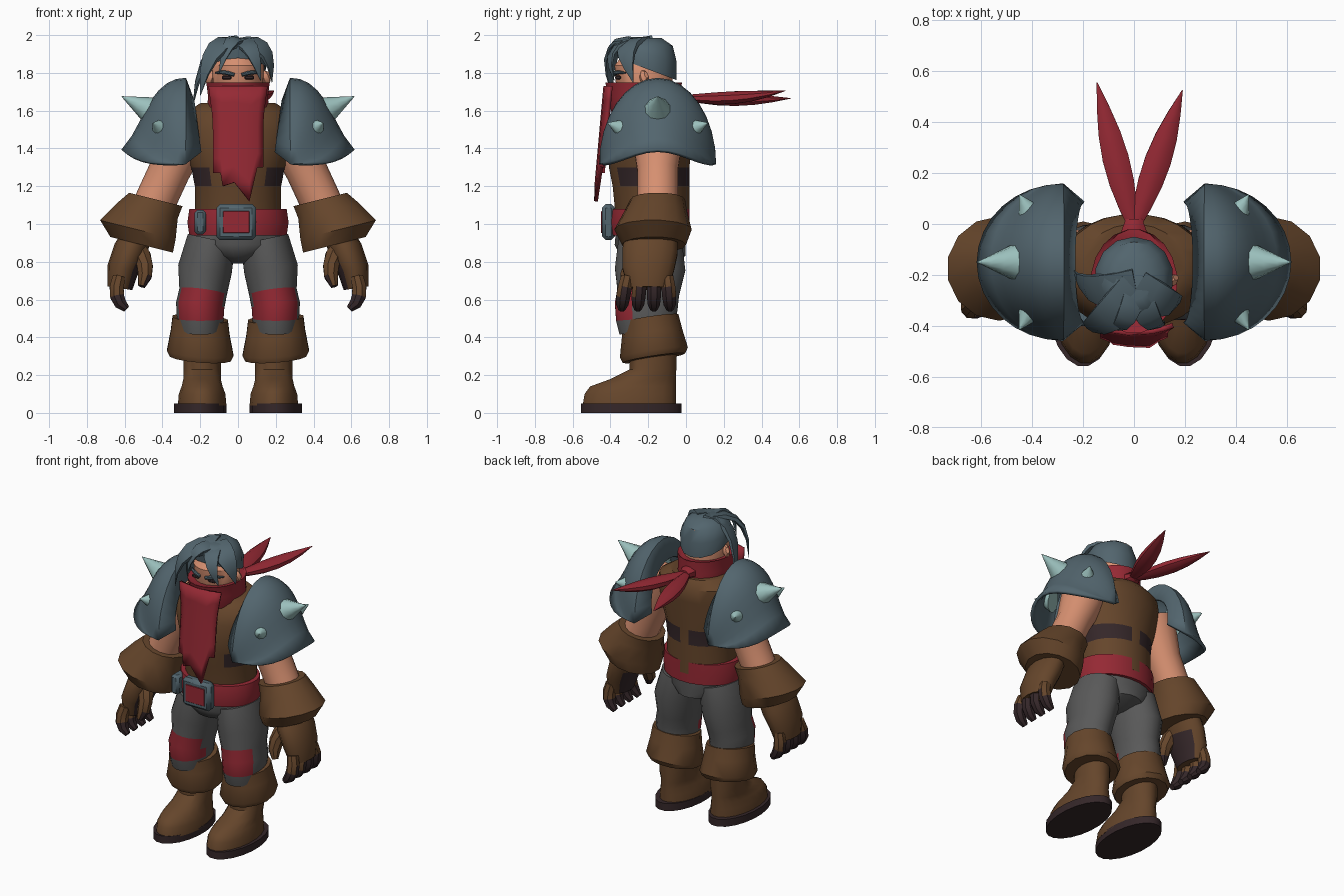
import bpy, bmesh
from math import sin, cos, pi
from mathutils import Vector

if "Cube" in bpy.data.objects:
    bpy.data.objects.remove(bpy.data.objects["Cube"])

PARTS = []
ACROSS, DEEP, UPRIGHT = Vector((1, 0, 0)), Vector((0, 1, 0)), Vector((0, 0, 1))


def material(name, *rgb):
    m = bpy.data.materials.new(name)
    m.use_nodes = True
    m.diffuse_color = (*rgb, 1)
    m.node_tree.nodes["Principled BSDF"].inputs["Base Color"].default_value = (*rgb, 1)
    return m


LEATHER = material("brown leather", .13, .06, .024)
DARK = material("dark leather", .035, .02, .022)
STEEL = material("blue grey", .085, .13, .155)
SPIKE = material("pale spike", .33, .53, .51)
RED = material("red cloth", .3, .022, .034)
SKIN = material("skin", .68, .28, .165)
CLOTH = material("grey cloth", .1, .1, .1)


def finish(name, bm, mat, mirror=False):
    bmesh.ops.remove_doubles(bm, verts=bm.verts, dist=.0005)
    bmesh.ops.recalc_face_normals(bm, faces=bm.faces)
    mesh = bpy.data.meshes.new(name)
    bm.to_mesh(mesh)
    bm.free()
    ob = bpy.data.objects.new(name, mesh)
    bpy.context.collection.objects.link(ob)
    mesh.materials.append(mat)
    if mirror:
        ob.modifiers.new("mirror", 'MIRROR').use_mirror_merge = False
    PARTS.append(ob)
    return ob


def surface(rows, solid=True):
    """Bridge rows of points; a solid closes around and at both ends."""
    bm = bmesh.new()
    grid = [[bm.verts.new(p) for p in row] for row in rows]
    for a, b in zip(grid, grid[1:]):
        for i in range(0 if solid else 1, len(a)):
            bm.faces.new((a[i - 1], a[i], b[i], b[i - 1]))
    if solid:
        bm.faces.new(grid[0])
        bm.faces.new(grid[-1])
    return bm


def ellipse(center, u, v, sides):
    angles = [2 * pi * (i + .5) / sides for i in range(sides)]
    return [center + u * cos(a) + v * sin(a) for a in angles]


def loft(name, mat, rings, x=0, back=0, sides=20, tilt=0, mirror=False):
    """Stack rings (height, half width, front edge, own back edge if any)."""
    rows = []
    for i, ring in enumerate(rings):
        z, half, front, rear = (*ring, back)[:4]
        slope = tilt * (1 - i / (len(rings) - 1))
        depth = (DEEP + UPRIGHT * slope) * (rear - front) / 2
        rows.append(ellipse(Vector((x, (front + rear) / 2, z)), ACROSS * half, depth, sides))
    return finish(name, surface(rows), mat, mirror)


def cuff(name, stations, slope_x, slope_y):
    """Flared sleeve through (x, y, z, radius) stations, with turned-in hems."""
    u, v = ACROSS + UPRIGHT * slope_x, DEEP + UPRIGHT * slope_y
    rows = [ellipse(Vector(s[:3]), u * s[3], v * s[3], 14) for s in stations]
    hems = [ellipse(Vector(s[:3]), u * s[3] * .75, v * s[3] * .75, 14) for s in (stations[0], stations[-1])]
    return finish(name, surface([hems[0], *rows, hems[1]]), LEATHER, True)


def arc(a, bend, c, count):
    """Points on a quadratic curve."""
    a, bend, c = Vector(a), Vector(bend), Vector(c)
    steps = [i / (count - 1) for i in range(count)]
    return [a.lerp(bend, t).lerp(bend.lerp(c, t), t) for t in steps]


def tube(name, mat, points, radii, side=DEEP, flat=1, sides=8, mirror=False):
    """Sweep an ellipse along points; side is the direction of its width."""
    points = [Vector(p) for p in points]
    rows = []
    for i, (p, r) in enumerate(zip(points, radii)):
        along = points[min(i + 1, len(points) - 1)] - points[max(i - 1, 0)]
        up = along.cross(side).normalized()
        rows.append(ellipse(p, up.cross(along).normalized() * r, up * r * flat, sides))
    return finish(name, surface(rows), mat, mirror)


def spike(name, base, tip, radius):
    points = arc(base, Vector(base).lerp(Vector(tip), .5), tip, 5)
    tube(name, SPIKE, points, [radius * (1 - i / 4) + .002 for i in range(5)], sides=10, mirror=True)


def lock(name, bend, tip, width):
    """Flat tapering strand lying around the head."""
    crown, bend, tip = Vector((.01, -.25, 1.96)), Vector(bend), Vector(tip)
    side = (tip - crown).cross(bend - Vector((0, -.2, 1.8)))
    radii = [width * (1 - (i / 5) ** 2) + .002 for i in range(6)]
    tube(name, STEEL, arc(crown, bend, tip, 6), radii, side, .3, 6)


def box(name, mat, center, size, bevel=.005, mirror=False):
    bm = bmesh.new()
    bmesh.ops.create_cube(bm, size=1)
    bmesh.ops.scale(bm, vec=size, verts=bm.verts)
    bmesh.ops.translate(bm, vec=center, verts=bm.verts)
    bmesh.ops.bevel(bm, geom=bm.edges, offset=bevel, segments=1, affect='EDGES')
    return finish(name, bm, mat, mirror)


def paint(ob, mat, rule):
    ob.data.materials.append(mat)
    for face in ob.data.polygons:
        if rule(face.center, face.normal):
            face.material_index = 1


def thicken(ob, amount):
    solid = ob.modifiers.new("thickness", 'SOLIDIFY')
    solid.thickness, solid.offset = amount, 0


# Boots
loft("boot_soles", DARK, [(0, .14, -.56), (.05, .14, -.56)], x=.2, back=-.02, mirror=True)
loft("boots", LEATHER, [(.04, .13, -.55), (.1, .125, -.54), (.14, .11, -.51), (.18, .1, -.4), (.23, .1, -.3),
                        (.4, .1, -.3)], x=.19, back=-.05, mirror=True)
cuff("boot_cuffs", [(.2, -.17, .29, .165), (.2, -.17, .32, .18), (.2, -.18, .42, .16), (.2, -.19, .5, .15)], .08, .15)

# Trousers with painted knee patches
legs = tube("trouser_legs", CLOTH,
            [(.2, -.2, .44), (.2, -.21, .5), (.2, -.21, .57), (.185, -.2, .64), (.175, -.19, .76), (.14, -.19, .92)],
            [.12, .125, .13, .128, .145, .13], ACROSS, 1.3, 20, True)
paint(legs, RED, lambda c, n: .47 < c.z < .64 and c.y < -.26)
loft("trouser_hips", CLOTH, [(.79, .04, -.27, -.1), (.83, .15, -.35), (.89, .26, -.38), (1, .24, -.37)])

# Vest with dark worn patches
vest = loft("vest", LEATHER, [(1, .23, -.37), (1.2, .23, -.39), (1.3, .25, -.41), (1.5, .31, -.41, .04),
                              (1.59, .28, -.37, .04), (1.64, .2, -.32, 0)], back=.02, sides=24)
paint(vest, DARK, lambda c, n: 1.2 < c.z < 1.3 and (abs(c.x) > .13 or c.y > -.1 and abs(c.x) > .04))

# Belt and buckle
loft("belt", RED, [(.94, .26, -.4), (1.01, .27, -.41), (1.08, .26, -.4)], back=.02, sides=24)
box("buckle_frame", STEEL, (-.01, -.41, 1.01), (.21, .07, .19), .02)
box("buckle_center", RED, (-.01, -.445, 1.01), (.14, .01, .115), .002)
box("belt_loop", STEEL, (-.2, -.35, 1.01), (.06, .1, .13), .015)

# Arms, gauntlets and hands
tube("arms", SKIN, arc((.27, -.15, 1.53), (.34, -.15, 1.3), (.5, -.15, 1), 5),
     [.14, .13, .11, .11, .1], sides=14, mirror=True)
cuff("gauntlet_cuffs", [(.51, -.17, .89, .17), (.53, -.175, .97, .205), (.48, -.16, 1.07, .165), (.435, -.15, 1.13, .145)],
     .25, 0)
palms = tube("palms", LEATHER, [(.53, -.17, .95), (.57, -.19, .86), (.61, -.2, .76), (.625, -.2, .66)],
             [.13, .15, .14, .11], flat=.6, sides=14, mirror=True)
paint(palms, DARK, lambda c, n: n.x < -.75 and c.z < .86)
for i in range(4):
    root, tip = .07 * i - .31, .085 * i - .34
    finger = tube("finger_%d" % i, LEATHER, arc((.63, root, .72), (.67, tip, .6), (.59, tip, .55), 5),
                  [.036, .04, .04, .035, .02], mirror=True)
    paint(finger, DARK, lambda c, n: c.z < .64)
thumbs = tube("thumbs", LEATHER, arc((.54, -.23, .88), (.46, -.3, .78), (.51, -.33, .67), 5),
              [.045, .05, .045, .04, .02], mirror=True)
paint(thumbs, DARK, lambda c, n: c.z < .7)

# Shoulder plates: a bevelled inner rim, then arches out to the flared edge
turns = [pi * k / 16 for k in range(17)]
rows = [[(.2 + .04 * sin(a), -.15 - .23 * cos(a), 1.38 + .27 * sin(a)) for a in turns]]
for step in range(9):
    t = step / 8
    reach = .72 * sin(t * pi / 2) + .28 * t ** 6
    rise = .84 * cos(t * pi / 2) + .16
    row = []
    for a in turns:
        s = abs(sin(a))
        row.append((.28 + .33 * reach * s, -.15 - .3 * cos(a), 1.315 + .45 * rise * s ** (1 + 3 * t ** 4)))
    rows.append(row)
thicken(finish("shoulder_plates", surface(rows, False), STEEL, True), .02)

# Spikes on the shoulder plates
spike("large_spikes", (.44, -.15, 1.59), (.615, -.15, 1.675), .085)
for name, d in (("front_spikes", -1), ("back_spikes", 1)):
    spike(name, (.39, d * .16 - .15, 1.495), (.45, d * .265 - .15, 1.535), .07)

# Head, ears, eyes and brows
loft("head", SKIN, [(1.58, .1, -.3), (1.7, .13, -.37), (1.84, .14, -.38), (1.94, .08, -.3)], back=-.07)
tube("ears", SKIN, [(.13, -.23, 1.77), (.15, -.22, 1.78), (.165, -.21, 1.79)], [.03, .04, .02],
     UPRIGHT, .6, mirror=True)
box("eyes", DARK, (.06, -.36, 1.775), (.05, .03, .02), mirror=True)
tube("eyebrows", STEEL, arc((.02, -.38, 1.79), (.08, -.38, 1.81), (.12, -.32, 1.8), 4),
     [.01, .012, .01, .004], UPRIGHT, mirror=True)

# Hair cap and swept locks
loft("hair_cap", STEEL, [(1.83, .11, -.3), (1.82, .15, -.36), (1.9, .155, -.37), (1.96, .12, -.34, -.07),
                         (1.985, .07, -.3, -.13)], back=-.05, sides=14, tilt=-.5)
lock("hair_side_sweep", (-.2, -.3, 1.97), (-.24, -.18, 1.62), .09)
lock("hair_front_sweep", (-.16, -.45, 2), (-.2, -.39, 1.68), .085)
lock("hair_left_sweep", (.18, -.36, 1.98), (.18, -.28, 1.75), .085)
lock("hair_left_fringe", (.08, -.46, 1.97), (.12, -.38, 1.76), .06)
lock("hair_top_tuft", (-.04, -.45, 2.03), (-.1, -.4, 1.8), .05)

# Scarf collar
loft("scarf_collar", RED, [(1.56, .15, -.38), (1.6, .17, -.4), (1.67, .16, -.41), (1.75, .17, -.43), (1.74, .14, -.4)],
     back=-.02)

# Hanging scarf front with a ragged hem
rows = []
for x, hem in [(-.13, 1.27), (-.09, 1.27), (-.08, 1.2), (-.02, 1.22), (.06, 1.12), (.1, 1.3), (.13, 1.3)]:
    heights = [hem + (1.73 - hem) * k / 6 for k in range(7)]
    rows.append([(x * (1 + max(0, z - 1.55)), 1.8 * x * x - .43 - .09 * (1.71 - z), z) for z in heights])
thicken(finish("scarf_drape", surface(rows, False), RED), .02)

# Scarf knot and trailing tails
tube("scarf_knot", RED, [(0, -.07, 1.67), (0, -.03, 1.67), (0, .02, 1.67)], [.05, .055, .035], ACROSS, .8)
for name, tip in (("right_scarf_tail", (-.145, .555, 1.665)), ("left_scarf_tail", (.19, .525, 1.705))):
    tube(name, RED, arc((0, -.02, 1.67), (tip[0] / 2, .25, 1.65), tip, 7),
         [.02 + .045 * sin(pi * i / 6) - .003 * i for i in range(7)], ACROSS, .65)

# Smooth shading with sharp creases
bpy.ops.object.select_all(action='DESELECT')
for ob in PARTS:
    ob.select_set(True)
bpy.context.view_layer.objects.active = PARTS[0]
bpy.ops.object.shade_smooth_by_angle(angle=.7)
